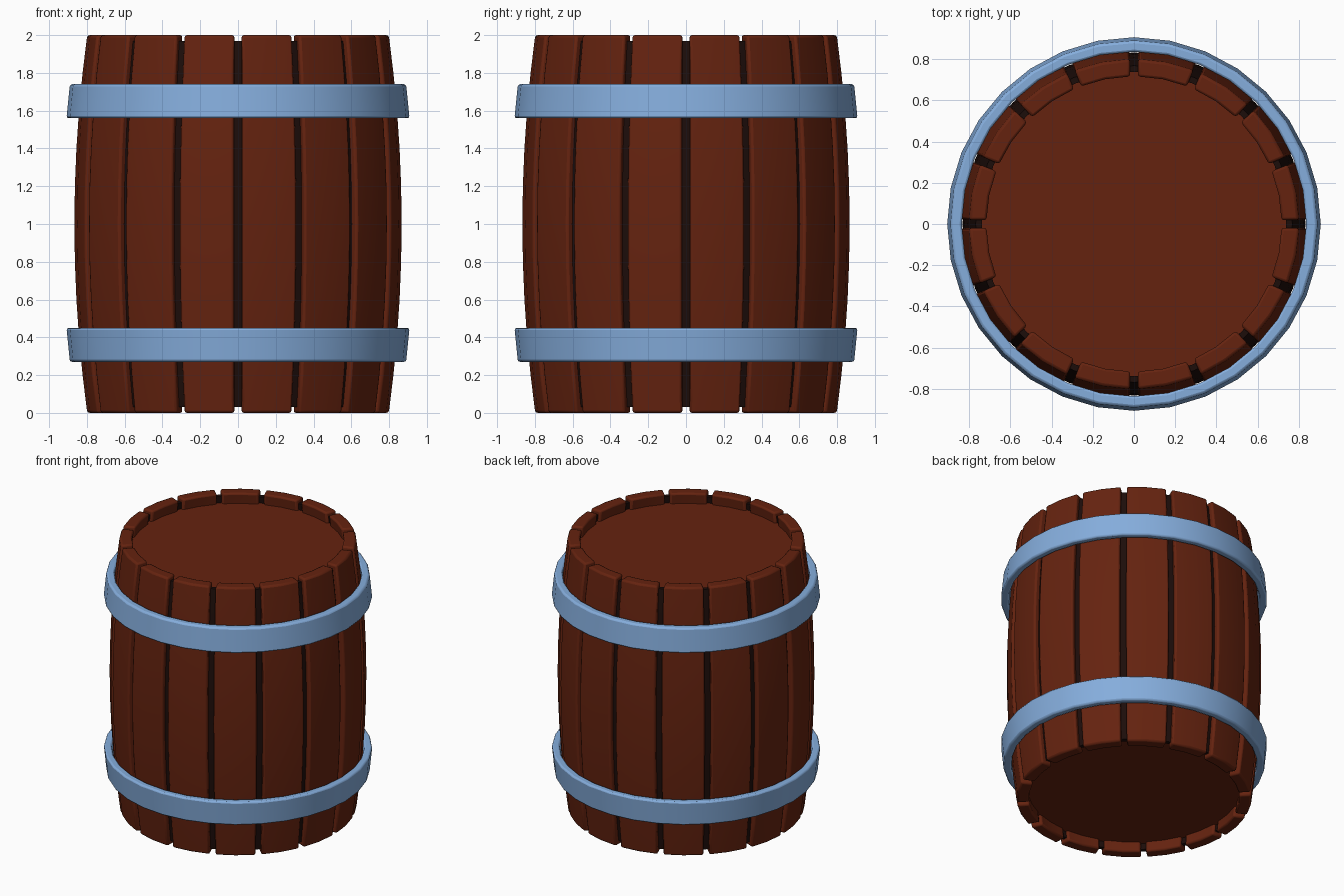
import bpy, bmesh, math

if "Cube" in bpy.data.objects:
    bpy.data.objects.remove(bpy.data.objects["Cube"])

STAVES = 16


def material(name, rgb):
    m = bpy.data.materials.new(name)
    m.diffuse_color = (*rgb, 1)
    m.use_nodes = True
    m.node_tree.nodes["Principled BSDF"].inputs["Base Color"].default_value = m.diffuse_color
    return m


wood = material("red brown wood", (0.130, 0.0165, 0.0048))
dark = material("dark gap wood", (0.012, 0.004, 0.003))
steel = material("blue steel", (0.235, 0.42, 0.72))


def bulge(z):
    """Outer barrel radius at height z."""
    return 0.868 - 0.068 * (z - 1) ** 2


def polar(r, a, z):
    return (r * math.cos(a), r * math.sin(a), z)


def finish(bm, name, mat, bevel=0.0):
    bmesh.ops.recalc_face_normals(bm, faces=bm.faces)
    me = bpy.data.meshes.new(name)
    bm.to_mesh(me)
    bm.free()
    me.materials.append(mat)
    ob = bpy.data.objects.new(name, me)
    bpy.context.collection.objects.link(ob)
    bpy.ops.object.select_all(action='DESELECT')
    ob.select_set(True)
    bpy.context.view_layer.objects.active = ob
    bpy.ops.object.shade_smooth_by_angle(angle=math.radians(32))
    if bevel:
        mod = ob.modifiers.new("rounded edges", 'BEVEL')
        mod.width = bevel
        mod.segments = 2
        mod.limit_method = 'ANGLE'
        mod.angle_limit = math.radians(40)
    return ob


def loft(bm, rings, caps):
    """Bridge closed rings of points; cap the ends or join last to first."""
    vs = [[bm.verts.new(p) for p in ring] for ring in rings]
    n = len(vs[0])
    pairs = list(zip(vs, vs[1:]))
    if caps:
        bm.faces.new(vs[0])
        bm.faces.new(vs[-1])
    else:
        pairs.append((vs[-1], vs[0]))
    for a, b in pairs:
        for i in range(n):
            j = (i + 1) % n
            bm.faces.new((a[i], a[j], b[j], b[i]))


def lathe(name, profile, mat, bevel=0.0, caps=False, sides=32):
    bm = bmesh.new()
    loft(bm, [[polar(r, math.tau * i / sides, z) for i in range(sides)]
              for r, z in profile], caps)
    return finish(bm, name, mat, bevel)


# curved staves with narrow gaps
bm = bmesh.new()
half = math.pi / STAVES - 0.025
heights = [i / 5 for i in range(11)]
for s in range(STAVES):
    mid = (s + 0.5) * math.tau / STAVES
    loft(bm, [[polar(bulge(z), mid + a, z) for a in (-half, 0, half)] +
              [polar(bulge(z) - 0.085, mid + a, z) for a in (half, 0, -half)]
              for z in heights], True)
finish(bm, "staves", wood, 0.013)

# dark liner seen in the gaps
levels = [0.03 + 1.94 * i / 10 for i in range(11)]
liner = [(bulge(z) - 0.035, z) for z in levels]
liner += [(bulge(z) - 0.065, z) for z in reversed(levels)]
lathe("gap_liner", liner, dark)

# recessed heads
for name, z in (("bottom_head", 0.08), ("top_head", 1.86)):
    lathe(name, [(0.75, z), (0.75, z + 0.06)], wood, caps=True)

# hoops, each narrowing towards its end of the barrel
for name, z_end, z_mid in (("lower_hoop", 0.27, 0.45), ("upper_hoop", 1.74, 1.56)):
    lathe(name, [(0.89, z_end), (0.908, z_mid), (0.855, z_mid), (0.835, z_end)],
          steel, 0.012)
